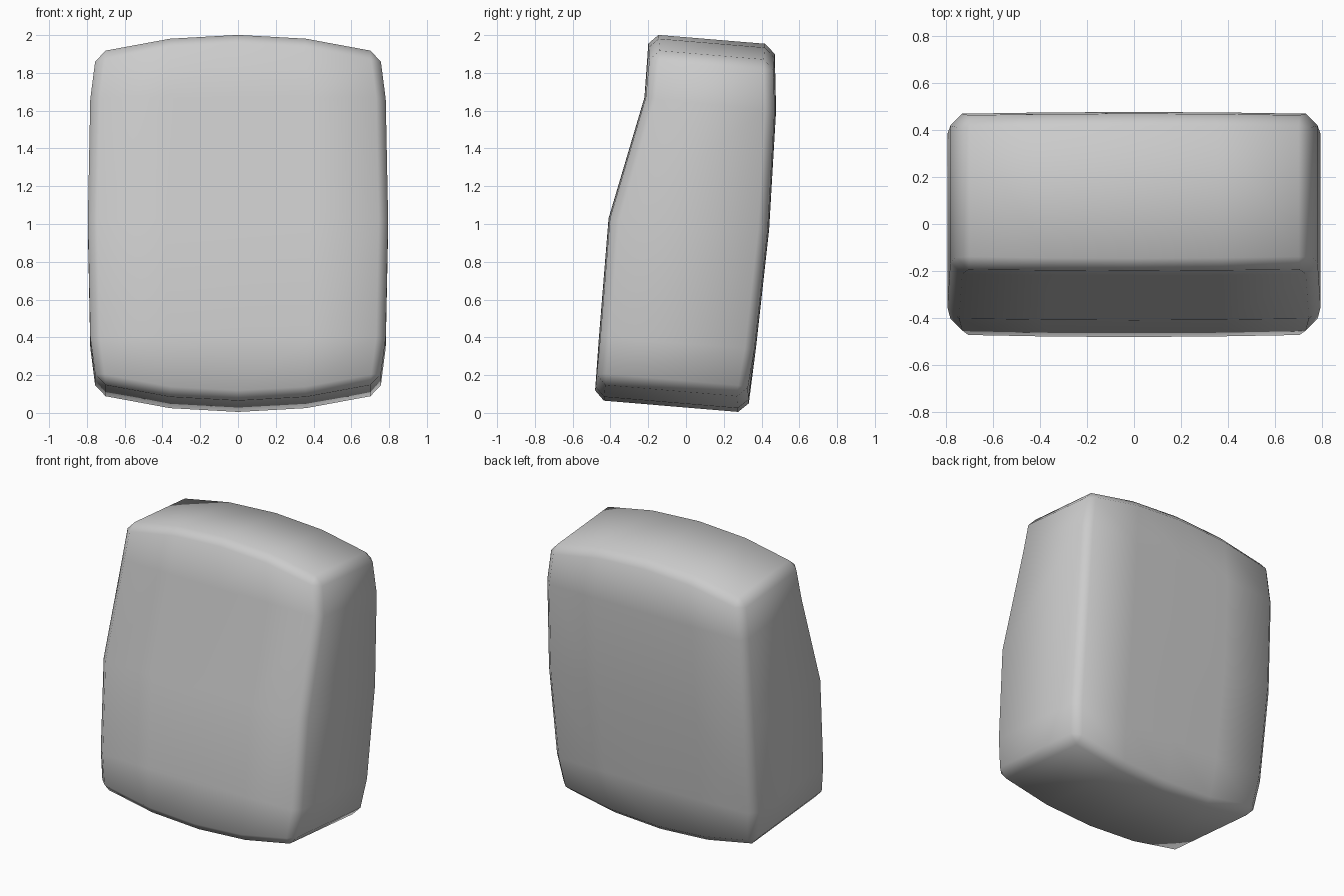
import bpy, bmesh

if "Cube" in bpy.data.objects:
    bpy.data.objects.remove(bpy.data.objects["Cube"])

# Row profiles from bottom to top on the centre plane (y, z)
FRONT = [(-0.485, 0.069), (-0.461, 0.40), (-0.41, 1.03), (-0.22, 1.67), (-0.196, 2.005)]
BACK = [(0.326, 0.001), (0.37, 0.34), (0.44, 0.97), (0.477, 1.60), (0.469, 1.95)]
HALF_WIDTH = [0.75, 0.782, 0.795, 0.782, 0.75]
CROWN = [0.092, 0.02, 0.0]          # end-row curvature at corner, quarter, centre
ROW_CROWN = [1, 0, 0, 0, -1]

bm = bmesh.new()


def panel(profile, sign):
    """Grid of 5 x 5 vertices for the front or back panel."""
    grid = []
    for r, (y, z) in enumerate(profile):
        row = []
        for c in range(-2, 3):
            x = c / 2 * HALF_WIDTH[r] * (0.96 if abs(c) == 1 else 1)
            dz = ROW_CROWN[r] * CROWN[2 - abs(c)]
            dy = -sign * 0.002 * c * c
            row.append(bm.verts.new((x, y + dy, z + dz)))
        grid.append(row)
    for r in range(4):
        for c in range(4):
            bm.faces.new((grid[r][c], grid[r][c + 1], grid[r + 1][c + 1], grid[r + 1][c]))
    rim = grid[0][:] + [grid[r][4] for r in range(1, 5)]
    rim += grid[4][3::-1] + [grid[r][0] for r in range(3, 0, -1)]
    return rim


# Front and back panels joined by a straight side band
front = panel(FRONT, -1)
back = panel(BACK, 1)
n = len(front)
for i in range(n):
    j = (i + 1) % n
    bm.faces.new((front[i], back[i], back[j], front[j]))
bmesh.ops.recalc_face_normals(bm, faces=bm.faces)

# Single-segment bevel on the twelve box edges
edges = [bm.edges.get((rim[i], rim[(i + 1) % n])) for rim in (front, back) for i in range(n)]
edges += [bm.edges.get((front[i], back[i])) for i in (0, 4, 8, 12)]
bmesh.ops.bevel(bm, geom=edges, offset=0.05, offset_type='OFFSET', segments=1,
                profile=0.5, affect='EDGES', clamp_overlap=True)
bmesh.ops.recalc_face_normals(bm, faces=bm.faces)
for f in bm.faces:
    f.smooth = True

mesh = bpy.data.meshes.new("back_cushion")
bm.to_mesh(mesh)
bm.free()
cushion = bpy.data.objects.new("back_cushion", mesh)
bpy.context.collection.objects.link(cushion)
